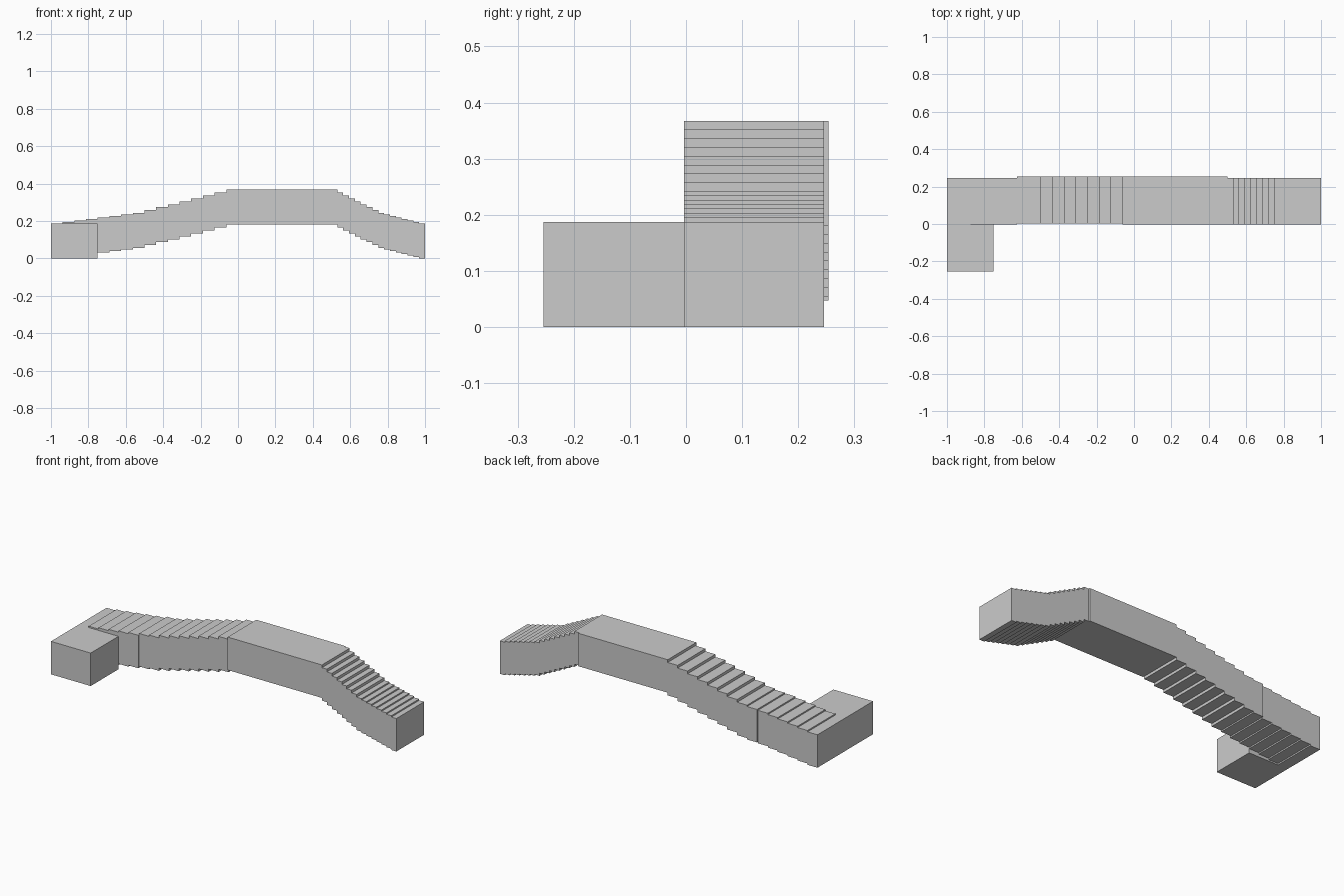
import bpy, bmesh

if "Cube" in bpy.data.objects:
    bpy.data.objects.remove(bpy.data.objects["Cube"])

U = 1 / 128                 # base grid unit
THICK = 24 * U              # deck thickness
TOP_RISE = 23 * U           # height of the raised middle

# Risers as (x, change in height), steep steps near the middle, shallow at the ends
risers = []
for i in range(15):
    rise = 2 * U if i < 8 else U
    risers.append((-0.0625 - i * 0.0625, rise))
    risers.append((0.53125 + i * 0.03125, -rise))
risers.sort()


def underside(x0, x1):
    """Stepped line of the underside between x0 and x1."""
    z = sum(r for x, r in risers if x <= x0)
    pts = [(x0, z)]
    for x, r in risers:
        if x0 < x < x1:
            pts += [(x, z), (x, z + r)]
            z += r
    return pts + [(x1, z)]


def prism(name, outline, y0, y1):
    """Extrude an x-z outline from y0 to y1."""
    bm = bmesh.new()
    face = bm.faces.new([bm.verts.new((x, y0, z)) for x, z in outline])
    ext = bmesh.ops.extrude_face_region(bm, geom=[face])
    verts = [g for g in ext["geom"] if isinstance(g, bmesh.types.BMVert)]
    bmesh.ops.translate(bm, verts=verts, vec=(0, y1 - y0, 0))
    bmesh.ops.recalc_face_normals(bm, faces=bm.faces)
    mesh = bpy.data.meshes.new(name)
    bm.to_mesh(mesh)
    bm.free()
    obj = bpy.data.objects.new(name, mesh)
    bpy.context.collection.objects.link(obj)
    return obj


def deck(name, x0, x1, y0, y1):
    low = underside(x0, x1)
    return prism(name, low + [(x, z + THICK) for x, z in reversed(low)], y0, y1)


F, B = 0.5 * U, 32 * U      # half-unit jog and nominal back line

# Walkway sections, slightly offset sideways from one another
walkway = deck("stepped_walkway", -1, -0.625, -F, B - F)
sections = [
    deck("upper_stairs", -0.625, -0.0625, F, B + F),
    deck("flat_middle", -0.0625, 0.5, -F, B + F),
    deck("steep_stairs", 0.5, 1, -F, B - F),
    # Landing block turning toward the front
    prism("landing", [(-1, 0), (-0.75, 0), (-0.75, THICK), (-1, THICK)], -B - F, -F),
]

# Fuse the sections into one solid
bpy.context.view_layer.objects.active = walkway
for part in sections:
    mod = walkway.modifiers.new("join", "BOOLEAN")
    mod.operation = "UNION"
    mod.solver = "EXACT"
    mod.object = part
    bpy.ops.object.modifier_apply(modifier=mod.name)
    bpy.data.objects.remove(part)
